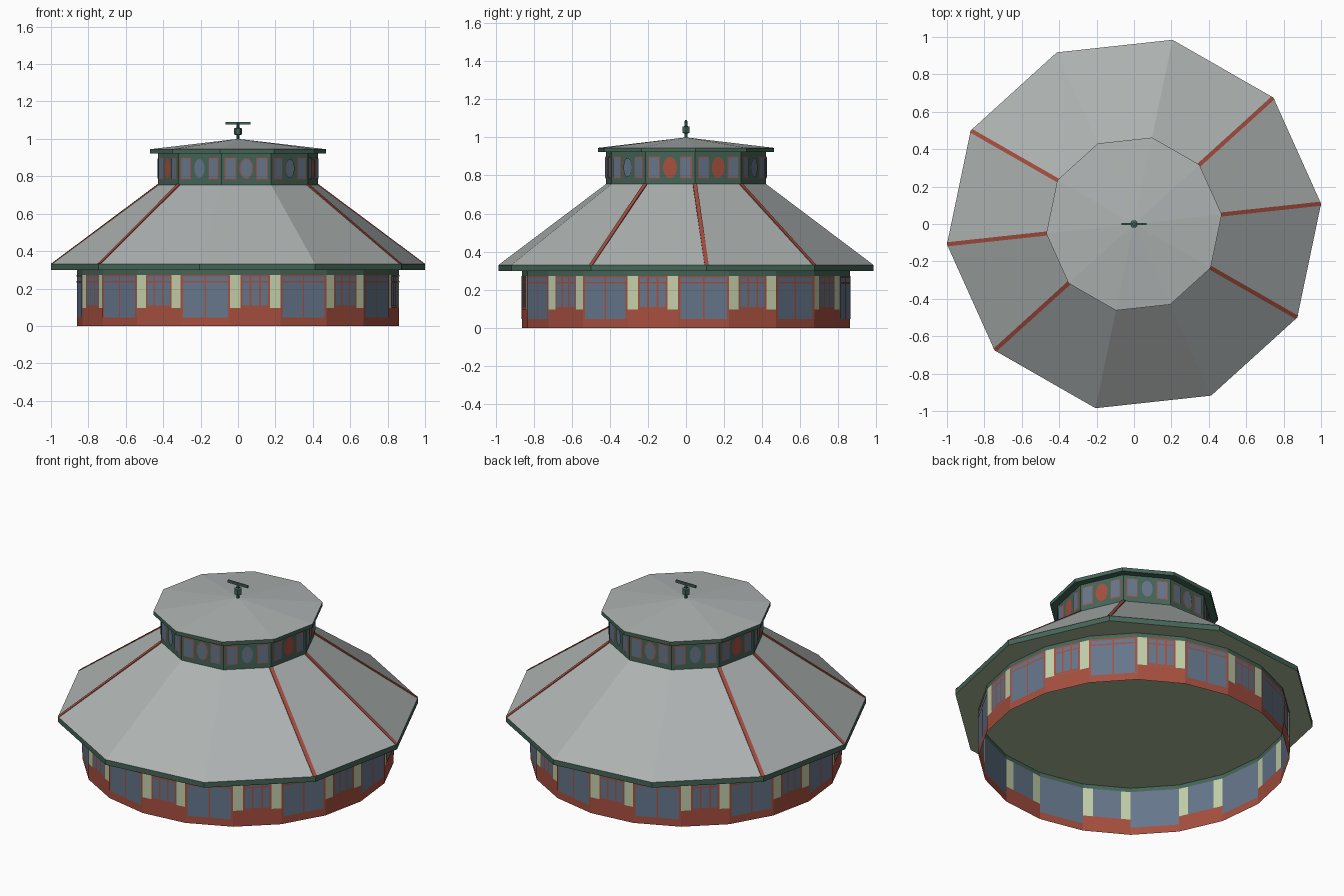
import bpy, bmesh, math
from mathutils import Vector, Matrix

cube = bpy.data.objects.get("Cube")
if cube:
    bpy.data.objects.remove(cube, do_unlink=True)

COLOURS = {
    "roof_grey": (0.42, 0.45, 0.445),
    "brick_red": (0.38, 0.078, 0.05),
    "trim_green": (0.06, 0.13, 0.095),
    "glass_blue": (0.13, 0.18, 0.255),
    "cream": (0.55, 0.63, 0.40),
    "ceiling_olive": (0.40, 0.46, 0.30),
}
NAMES = list(COLOURS)
MATS = []
for key, rgb in COLOURS.items():
    m = bpy.data.materials.new(key)
    m.use_nodes = True
    m.diffuse_color = (*rgb, 1)
    m.node_tree.nodes["Principled BSDF"].inputs["Base Color"].default_value = (*rgb, 1)
    MATS.append(m)

PHASE = math.radians(6.2)      # direction of the first roof corner
STEP = math.radians(36)        # ten roof sides
HALF = STEP / 2


def finish(name, bm, normals=False):
    if normals:
        bmesh.ops.recalc_face_normals(bm, faces=bm.faces)
    mesh = bpy.data.meshes.new(name)
    bm.to_mesh(mesh)
    bm.free()
    for m in MATS:
        mesh.materials.append(m)
    obj = bpy.data.objects.new(name, mesh)
    bpy.context.collection.objects.link(obj)
    return obj


def add_face(bm, points, mat):
    face = bm.faces.new([bm.verts.new(p) for p in points])
    face.material_index = NAMES.index(mat)


def ring(radius, z, sides, phase):
    return [Vector((radius * math.cos(phase + i * math.tau / sides),
                    radius * math.sin(phase + i * math.tau / sides), z)) for i in range(sides)]


def lathe(name, profile, mats, sides=10, phase=PHASE):
    """Faceted solid from (radius, z) points, one colour per band."""
    bm = bmesh.new()
    for (r0, z0), (r1, z1), mat in zip(profile, profile[1:], mats):
        a, b = ring(r0, z0, sides, phase), ring(r1, z1, sides, phase)
        for i in range(sides):
            j = (i + 1) % sides
            pts = [a[i], a[j], b[j], b[i]]
            if r0 == 0:
                pts = [a[i], b[j], b[i]]
            elif r1 == 0:
                pts = [a[i], a[j], b[i]]
            add_face(bm, pts, mat)
    bmesh.ops.remove_doubles(bm, verts=bm.verts, dist=1e-5)
    return finish(name, bm, True)


def on_wall(angle, dist, u, z):
    """Point on a vertical wall facing the given direction."""
    c, s = math.cos(angle), math.sin(angle)
    return Vector((dist * c - u * s, dist * s + u * c, z))


def rect(bm, angle, dist, u0, u1, z0, z1, mat):
    corners = ((u0, z0), (u1, z0), (u1, z1), (u0, z1))
    add_face(bm, [on_wall(angle, dist, u, z) for u, z in corners], mat)


def oval(bm, angle, dist, ru, rz, zc, mat, n=20):
    turns = [i * math.tau / n for i in range(n)]
    add_face(bm, [on_wall(angle, dist, ru * math.cos(t), zc + rz * math.sin(t)) for t in turns], mat)


# Roofs, eaves and ceiling
EAVE, DRUM, CAP = 1.006, 0.43, 0.472
EAVE_Z, DRUM_Z, CAP_Z = 0.33, 0.755, 0.945
SOFFIT = 0.298
lathe("main_roof", [(0, SOFFIT), (EAVE, SOFFIT), (EAVE, EAVE_Z), (DRUM - 0.01, DRUM_Z + 0.007)],
      ["ceiling_olive", "trim_green", "roof_grey"])
lathe("cap_roof", [(0, 0.922), (CAP, 0.922), (CAP, CAP_Z), (0, 1.0)],
      ["trim_green", "trim_green", "roof_grey"])

# Red ribs lying almost flush along some of the roof corners
bm = bmesh.new()
low, high = Vector((EAVE - 0.004, 0, EAVE_Z)), Vector((DRUM, 0, DRUM_Z))
mid, run = (low + high) / 2, high - low
tilt = Matrix.Rotation(math.atan2(run.z, -run.x), 4, 'Y')
for k in (0, 1, 4, 5, 6, 9):
    place = Matrix.Rotation(PHASE + k * STEP, 4, 'Z') @ Matrix.Translation(mid) @ tilt
    bmesh.ops.create_cube(bm, size=1, matrix=place @ Matrix.Diagonal((run.length, 0.022, 0.007, 1)))
for f in bm.faces:
    f.material_index = NAMES.index("brick_red")
finish("roof_ribs", bm)

# Ground floor: twenty wall sheets, wide glass bays alternating with posted bays
WALL = 0.862
APO = WALL * math.cos(HALF / 2)
W = WALL * math.sin(HALF / 2)
POST, SILL, TOP = W - 0.056, 0.097, 0.273
walls, bars = bmesh.new(), bmesh.new()
for k in range(20):
    a = PHASE + k * HALF
    out = APO + 0.003
    rect(walls, a, APO, -W, W, TOP, SOFFIT, "trim_green")
    if k % 2 == 0:
        rect(walls, a, APO, -W, W, 0, 0.045, "brick_red")
        rect(walls, a, APO, -W, W, 0.045, TOP, "glass_blue")
        uprights, edge = [(-W + 0.006, 0.006), (0, 0.004), (W - 0.006, 0.006)], W
        foot = 0.045
    else:
        foot = SILL
        rect(walls, a, APO, -W, W, 0, SILL, "brick_red")
        for s in (-1, 1):
            u0, u1 = sorted((s * POST, s * W))
            rect(walls, a, APO, u0, u1, SILL, TOP, "cream")
        rect(walls, a, APO, -POST, POST, SILL, TOP, "glass_blue")
        uprights, edge = [(s * p, 0.005) for s in (-1, 1) for p in (POST - 0.005, 0.026)], POST
        # scalloped sill
        for u in (-0.05, 0, 0.05):
            rect(bars, a, out, u - 0.022, u + 0.022, SILL, SILL + 0.012, "brick_red")
    for u, h in uprights:
        rect(bars, a, out, u - h, u + h, foot, TOP, "brick_red")
    for z, h in ((0.236, 0.004), (TOP - 0.005, 0.005)):
        rect(bars, a, out, -edge, edge, z - h, z + h, "brick_red")
finish("walls", walls)
finish("window_bars", bars)

# Drum between the two roofs, with framed panes and ovals
lathe("drum", [(DRUM, 0.74), (DRUM, 0.925)], ["trim_green"])
panes = bmesh.new()
apo = DRUM * math.cos(HALF)
for k in range(10):
    a = PHASE + HALF + k * STEP
    for u in (-0.085, 0.085):
        for grow, lift, mat in ((0.005, 0.003, "brick_red"), (0, 0.006, "glass_blue")):
            w, h = 0.027 + grow, 0.053 + grow
            rect(panes, a, apo + lift, u - w, u + w, 0.842 - h, 0.842 + h, mat)
    if k in (0, 2, 4, 5, 7, 9):
        oval(panes, a, apo + 0.003, 0.037, 0.056, 0.842, "brick_red")
    if k not in (0, 4, 5, 9):
        oval(panes, a, apo + 0.006, 0.031, 0.051, 0.842, "glass_blue")
finish("drum_windows", panes)

# Weather vane
lathe("vane_post", [(0, 0.99), (0.008, 0.99), (0.008, 1.02), (0.022, 1.024), (0.022, 1.056),
                    (0.008, 1.06), (0.008, 1.085), (0, 1.085)], ["trim_green"] * 7, 6, 0)
bm = bmesh.new()
bmesh.ops.create_cube(bm, size=1, matrix=Matrix.Translation((0, 0, 1.084)) @ Matrix.Diagonal((0.135, 0.012, 0.014, 1)))
for f in bm.faces:
    f.material_index = NAMES.index("trim_green")
finish("vane_bar", bm)
